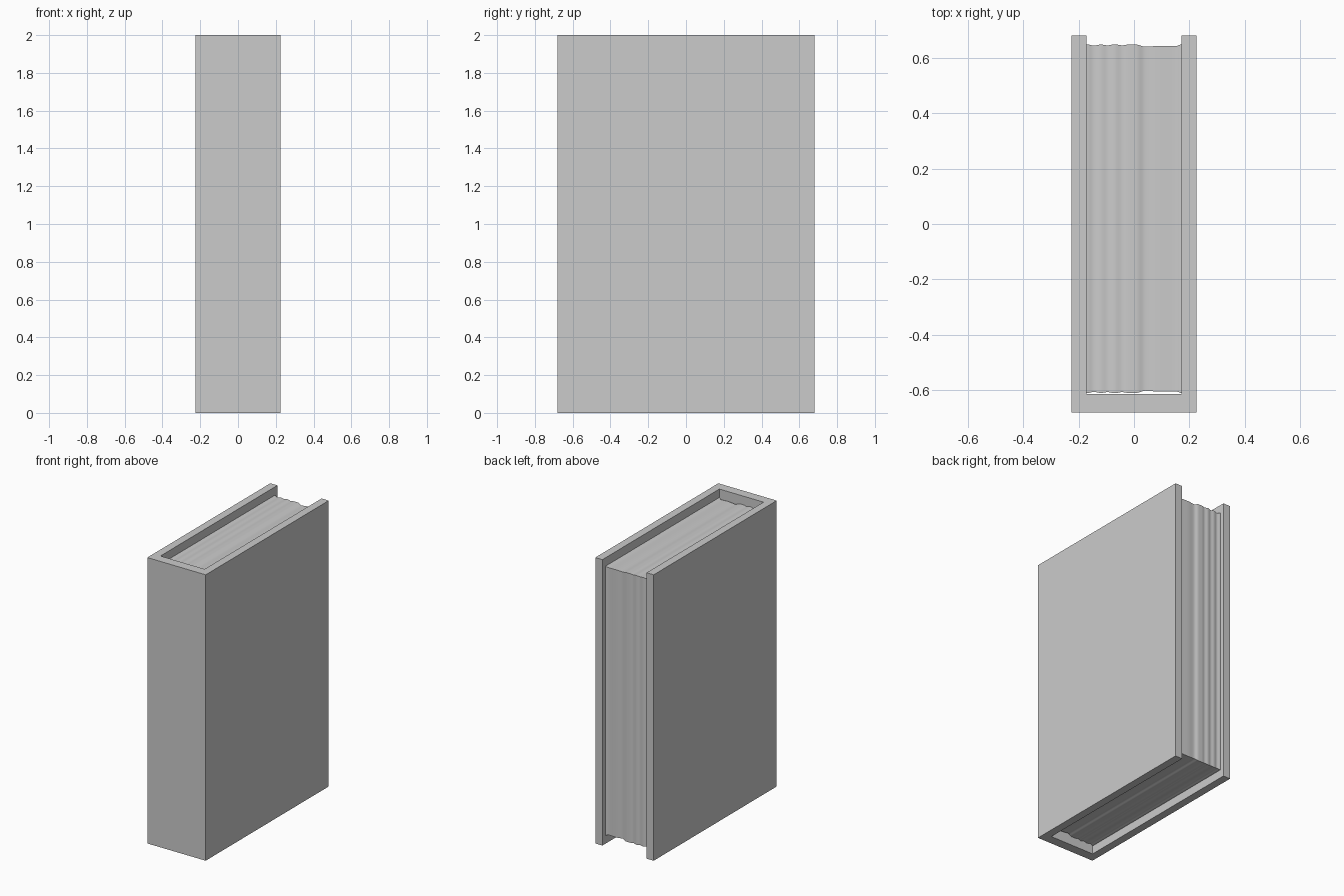
import bpy, bmesh, math

if "Cube" in bpy.data.objects:
    bpy.data.objects.remove(bpy.data.objects["Cube"])


def finish(bm, name):
    bmesh.ops.recalc_face_normals(bm, faces=bm.faces)
    mesh = bpy.data.meshes.new(name)
    bm.to_mesh(mesh)
    bm.free()
    obj = bpy.data.objects.new(name, mesh)
    bpy.context.collection.objects.link(obj)
    return obj


# Cover: U-shaped plan (two boards and the spine) extruded upwards
HALF_W, HALF_D, HEIGHT = 0.226, 0.68, 2.0
INNER_W, SPINE_Y = 0.171, -0.613
plan = [(-HALF_W, HALF_D), (-HALF_W, -HALF_D), (HALF_W, -HALF_D), (HALF_W, HALF_D),
        (INNER_W, HALF_D), (INNER_W, SPINE_Y), (-INNER_W, SPINE_Y), (-INNER_W, HALF_D)]
bm = bmesh.new()
low = [bm.verts.new((x, y, 0)) for x, y in plan]
high = [bm.verts.new((x, y, HEIGHT)) for x, y in plan]
for i in range(8):
    j = (i + 1) % 8
    bm.faces.new((low[i], low[j], high[j], high[i]))
for ring in (low, high):
    # left board, spine, right board caps
    for quad in ((0, 1, 6, 7), (1, 2, 5, 6), (2, 3, 4, 5)):
        bm.faces.new([ring[k] for k in quad])
finish(bm, "cover")

# Uneven page edges: inset of the paper at positions across the thickness
waves = [(-0.171, 0.002), (-0.145, 0.007), (-0.12, 0.003), (-0.095, 0.006),
         (-0.07, 0.002), (-0.043, 0.006), (-0.02, 0.003), (0.008, 0.003),
         (0.04, 0.011), (0.09, 0.008), (0.15, 0.009), (0.171, 0.003)]
samples = []
for (x0, d0), (x1, d1) in zip(waves, waves[1:]):
    for k in range(4):
        t = k / 4
        ease = (1 - math.cos(math.pi * t)) / 2
        samples.append((x0 + (x1 - x0) * t, d0 + (d1 - d0) * ease))
samples.append(waves[-1])

# Page block: rectangular rings joined across the thickness
bm = bmesh.new()
rings = []
for x, d in samples:
    y0, y1, z0, z1 = SPINE_Y + d, 0.651 - d, 0.056 + d, 1.944 - d
    rings.append([bm.verts.new((x, y, z))
                  for y, z in ((y0, z0), (y1, z0), (y1, z1), (y0, z1))])
for a, b in zip(rings, rings[1:]):
    for i in range(4):
        j = (i + 1) % 4
        bm.faces.new((a[i], a[j], b[j], b[i]))
bm.faces.new(rings[0])
bm.faces.new(rings[-1])
pages = finish(bm, "page_block")
bpy.context.view_layer.objects.active = pages
pages.select_set(True)
bpy.ops.object.shade_smooth_by_angle(angle=math.radians(40))
